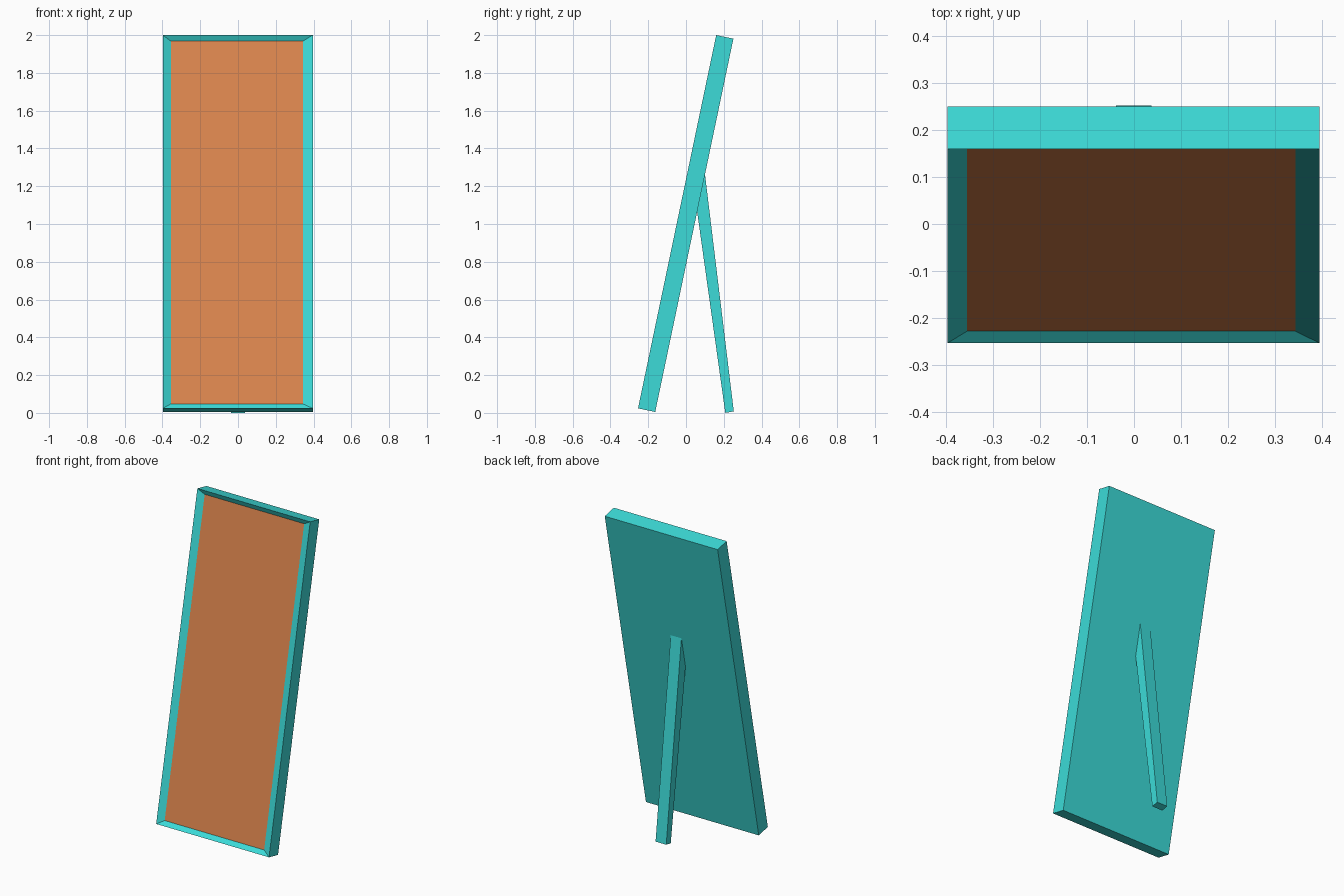
import bpy, bmesh, math
from mathutils import Matrix, Vector

cube = bpy.data.objects.get("Cube")
if cube:
    bpy.data.objects.remove(cube, do_unlink=True)


def material(name, colour):
    mat = bpy.data.materials.new(name)
    mat.use_nodes = True
    mat.diffuse_color = colour
    mat.node_tree.nodes["Principled BSDF"].inputs["Base Color"].default_value = colour
    return mat


def add_object(name, bm, mats):
    bmesh.ops.recalc_face_normals(bm, faces=bm.faces[:])
    mesh = bpy.data.meshes.new(name)
    bm.to_mesh(mesh)
    bm.free()
    for mat in mats:
        mesh.materials.append(mat)
    obj = bpy.data.objects.new(name, mesh)
    bpy.context.collection.objects.link(obj)
    return obj


turquoise = material("turquoise", (0.045, 0.71, 0.69, 1))
orange = material("orange", (0.71, 0.235, 0.076, 1))

# Leaning board: a slab whose front is sunk to a recessed panel with mitred sides
WIDTH, THICK, LENGTH = 0.794, 0.093, 2.019
SIDE_INSET, END_INSET, DEPTH = 0.047, 0.028, 0.02
bm = bmesh.new()
bmesh.ops.create_cube(bm, size=1, matrix=Matrix.Translation((0, THICK / 2, LENGTH / 2))
                      @ Matrix.Diagonal((WIDTH, THICK, LENGTH, 1)))
front = min(bm.faces, key=lambda f: f.calc_center_median().y)
panel = bmesh.ops.extrude_discrete_faces(bm, faces=[front])["faces"][0]
panel.material_index = 1
for v in panel.verts:
    v.co.x -= math.copysign(SIDE_INSET, v.co.x) + 0.005
    v.co.z += END_INSET if v.co.z < LENGTH / 2 else -END_INSET
    v.co.y += DEPTH
board = add_object("board", bm, [turquoise, orange])
board.location = (-0.001, -0.254, 0.024)
board.rotation_euler.x = math.radians(-11.83)

# Rear support leg: side profile extruded across its width, top sunk in the board
profile = [(0.208, 0.0), (0.253, 0.008), (0.099, 1.275), (0.09, 1.27), (0.05, 1.09), (0.057, 1.08)]
bm = bmesh.new()
side = bm.faces.new([bm.verts.new((-0.038, y, z)) for y, z in profile])
top = bmesh.ops.extrude_face_region(bm, geom=[side])["geom"]
bmesh.ops.translate(bm, vec=Vector((0.075, 0, 0)),
                    verts=[g for g in top if isinstance(g, bmesh.types.BMVert)])
add_object("support_leg", bm, [turquoise])
